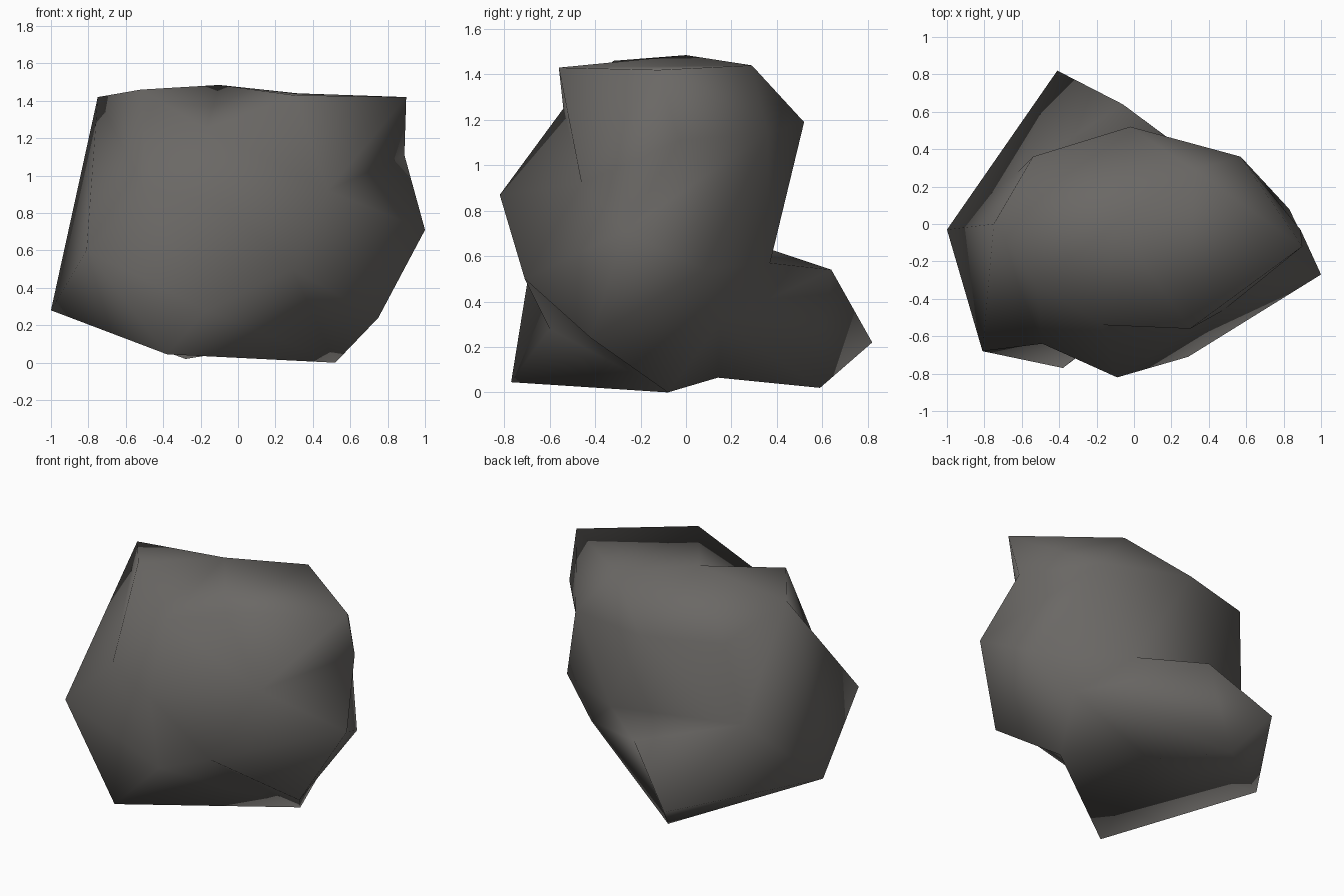
import bpy, bmesh, random
from mathutils import Vector

if "Cube" in bpy.data.objects:
    bpy.data.objects.remove(bpy.data.objects["Cube"])

random.seed(3)

# Corner points of the boulder
P = {
    # top plateau
    "top_left": (-0.75, 0.0, 1.42), "top_front_left": (-0.52, -0.32, 1.46),
    "top_mid": (-0.10, 0.0, 1.485), "top_right": (0.90, -0.12, 1.42),
    "top_front": (0.30, -0.56, 1.43), "top_back": (0.32, 0.29, 1.44),
    # front
    "front_ledge": (-0.17, -0.54, 1.25), "front_nose": (-0.09, -0.82, 0.87),
    "front_dent": (0.48, -0.46, 0.92), "front_low": (0.29, -0.71, 0.50),
    "front_left": (-0.49, -0.64, 0.90), "front_pocket": (-0.17, -0.60, 0.28),
    "left_front": (-0.81, -0.68, 0.60),
    # right side
    "right_tip": (1.0, -0.27, 0.71), "right_high": (0.89, -0.03, 1.11),
    "right_low": (0.75, -0.42, 0.24), "right_back": (0.83, 0.08, 0.54),
    "right_under": (0.60, 0.15, 0.31),
    # back
    "back_high": (-0.02, 0.52, 1.19), "back_right": (0.57, 0.36, 1.14),
    "back_left": (-0.54, 0.36, 1.21), "back_valley": (0.30, 0.37, 0.57),
    "left_valley": (-0.62, 0.28, 0.66),
    # foot and underside
    "left_tip": (-1.0, -0.03, 0.28), "foot_tip": (-0.41, 0.82, 0.22),
    "foot_top": (-0.06, 0.64, 0.54), "foot_base": (-0.28, 0.59, 0.02),
    "base_front": (-0.38, -0.77, 0.045), "base_right": (0.52, -0.08, 0.0),
    "base_mid": (0.0, 0.14, 0.065),
}
# Ridges and creases that must run between given corners
RIDGES = [
    ("left_valley", "back_valley"), ("foot_top", "right_under"),
    ("back_high", "back_valley"), ("foot_top", "left_valley"),
    ("foot_top", "foot_tip"), ("foot_base", "right_under"),
    ("base_front", "base_right"), ("left_front", "base_front"),
    ("top_left", "left_front"), ("front_nose", "front_low"),
    ("front_low", "base_right"), ("top_right", "top_front"),
    ("front_dent", "front_ledge"),
    ("left_tip", "base_front"), ("left_tip", "foot_tip"),
    ("left_tip", "top_left"), ("right_tip", "front_low"),
    ("top_left", "front_left"), ("front_left", "front_nose"),
    ("front_left", "left_front"), ("front_left", "front_pocket"),
    ("back_right", "right_tip"), ("left_valley", "foot_tip"),
    ("back_left", "back_high"), ("top_left", "back_left"),
    ("front_left", "top_front_left"),
]

# Connect the corners as seen from inside the rock
centre = Vector((0, -0.05, 0.5))
bm = bmesh.new()
vert = {n: bm.verts.new((Vector(c) - centre).normalized()) for n, c in P.items()}
bmesh.ops.convex_hull(bm, input=list(bm.verts))
bmesh.ops.triangulate(bm, faces=list(bm.faces))
bmesh.ops.recalc_face_normals(bm, faces=list(bm.faces))


def splits(a, b, s, t):
    """True if s and t lie on opposite sides of the arc a-b."""
    n = a.co.cross(b.co)
    return n.dot(s.co) * n.dot(t.co) < -1e-9


def joined(a, b):
    return any(e.other_vert(a) is b for e in a.link_edges)


def make_ridge(a, b, keep):
    """Turn the edges lying across a-b until one joins a and b."""
    for _ in range(60):
        if joined(a, b):
            break
        options = []
        for e in bm.edges:
            s, t = e.verts
            if frozenset((s, t)) in keep or {s, t} & {a, b}:
                continue
            if not (splits(a, b, s, t) and splits(s, t, a, b)):
                continue
            if (s.co + t.co).dot(a.co + b.co) < 0:
                continue
            p, q = {v for f in e.link_faces for v in f.verts} - {s, t}
            if splits(p, q, s, t) and splits(s, t, p, q):
                options.append(e)
        if not options:
            break
        bmesh.utils.edge_rotate(random.choice(options), True)
    if joined(a, b):
        keep.add(frozenset((a, b)))


fixed = set()
for a, b in RIDGES:
    make_ridge(vert[a], vert[b], fixed)

# Move the corners out to their real places
for n, c in P.items():
    vert[n].co = c
bmesh.ops.recalc_face_normals(bm, faces=list(bm.faces))
for f in bm.faces:
    f.smooth = True

mesh = bpy.data.meshes.new("boulder")
bm.to_mesh(mesh)
bm.free()
rock = bpy.data.objects.new("boulder", mesh)
bpy.context.collection.objects.link(rock)

# Dark warm grey stone
stone = bpy.data.materials.new("dark grey stone")
stone.diffuse_color = (0.145, 0.138, 0.130, 1)
stone.use_nodes = True
stone.node_tree.nodes["Principled BSDF"].inputs["Base Color"].default_value = stone.diffuse_color
mesh.materials.append(stone)
